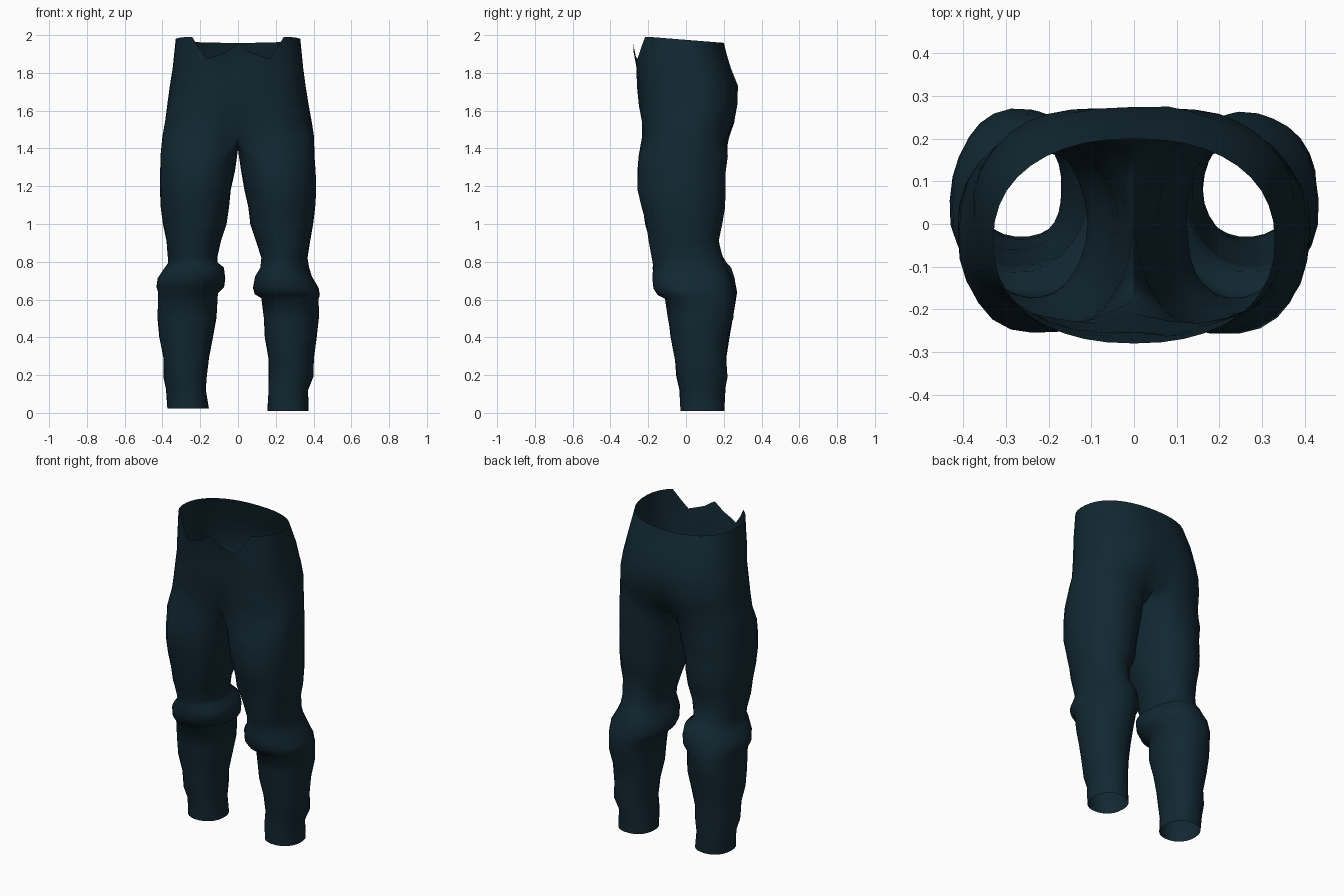
import bpy
import bmesh
from math import sin, cos, pi, exp, radians
from mathutils import Vector, noise

cube = bpy.data.objects.get("Cube")
if cube:
    bpy.data.objects.remove(cube, do_unlink=True)

HALF = 20    # segments from centre front round to centre back
CROTCH = 6   # segments across the inside of a leg

# height, half width, front, back, depth of the centre cleft
HIPS = [
    (1.97, .33, -.28, .20, 0),
    (1.83, .345, -.268, .24, .01),
    (1.73, .36, -.258, .27, .01),
    (1.63, .375, -.252, .28, .03),
    (1.54, .39, -.242, .262, .10),
    (1.46, .402, -.242, .238, .22),
]
# height, inner side, outer side, front, back
LEG = [
    (1.36, .004, .408, -.25, .218),
    (1.28, .015, .41, -.256, .21),
    (1.18, .035, .412, -.254, .205),
    (1.09, .05, .408, -.234, .204),
    (1.0, .06, .395, -.214, .19),
    (.91, .098, .383, -.196, .175),
    (.82, .118, .372, -.178, .192),
    (.77, .115, .372, -.172, .212),
    (.72, .085, .39, -.18, .238),
    (.66, .075, .424, -.168, .254),
    (.625, .085, .43, -.15, .26),
    (.605, .12, .424, -.112, .264),
    (.5, .13, .422, -.1, .25),
    (.4, .142, .416, -.08, .226),
    (.29, .158, .402, -.062, .214),
    (.19, .166, .394, -.05, .22),
    (.12, .164, .376, -.038, .206),
    (.01, .155, .374, -.03, .204),
]
# torn front edge of the waist, from the centre outwards
WAIST_EDGE = [1.955, 1.91, 1.89, 1.875, 1.93, 1.99]


def rounded(c, power):
    return (1 if c >= 0 else -1) * abs(c) ** (2 / power)


def hip_row(row, top):
    z, width, front, back, cleft = row
    power = 2.25 if top else 2.5
    mid, depth = (front + back) / 2, (back - front) / 2
    points = []
    for i in range(HALF + 1):
        a = pi * i / HALF - pi / 2
        x = 0 if i in (0, HALF) else width * rounded(cos(a), power)
        y = mid + depth * rounded(sin(a), power) * (1 - cleft * exp(-(x / .08) ** 2))
        if i == 0 and not top:
            y += .007  # fly seam
        h = z
        if top:
            h = WAIST_EDGE[i] if i < len(WAIST_EDGE) else 1.975 - .08 * y
        points.append((x, y, h))
    return points


def leg_row(row, side):
    z, inner, outer, front, back = row
    if side < 0:  # the right knee fold sits higher and the hem is shorter
        z += .055 * exp(-((z - .68) / .1) ** 2) + .015 * exp(-z * 9)
        inner -= .012 * exp(-((z - .5) / .3) ** 2)
    cx, rx = (inner + outer) / 2, (outer - inner) / 2
    cy, ry = (front + back) / 2, (back - front) / 2
    angles = [-140 + 280 * i / HALF for i in range(HALF + 1)]
    angles += [140 + 80 * k / CROTCH for k in range(1, CROTCH)]
    return [(cx + rx * rounded(cos(radians(a)), 2.2),
             cy + ry * rounded(sin(radians(a)), 2.2), z) for a in angles]


def bridge(bm, upper, lower, closed):
    n = len(upper)
    for i in range(n if closed else n - 1):
        j = (i + 1) % n
        bm.faces.new((upper[i], lower[i], lower[j], upper[j]))


def build_side(bm, side):
    def add(points):
        return [bm.verts.new((side * x, y, z)) for x, y, z in points]

    # Hips, open along the centre line
    hips = [add(hip_row(row, k == 0)) for k, row in enumerate(HIPS)]
    for upper, lower in zip(hips, hips[1:]):
        bridge(bm, upper, lower, False)

    # Crotch seam closes the top of the leg
    start, end = hips[-1][-1].co, hips[-1][0].co
    seam = []
    for k in range(1, CROTCH):
        p = start.lerp(end, k / CROTCH)
        seam.append((0, p.y, p.z - .06 * sin(pi * k / CROTCH)))
    rings = [hips[-1] + add(seam)]

    # Leg with the knee fold and open hem
    rings += [add(leg_row(row, side)) for row in LEG]
    for upper, lower in zip(rings, rings[1:]):
        bridge(bm, upper, lower, True)


bm = bmesh.new()
for side in (1, -1):
    build_side(bm, side)
bmesh.ops.remove_doubles(bm, verts=bm.verts, dist=.0005)
bmesh.ops.recalc_face_normals(bm, faces=bm.faces)
bm.normal_update()

# Soft cloth folds, running mostly across the legs
shifts = []
for v in bm.verts:
    p = Vector((v.co.x * 6, v.co.y * 6, v.co.z * 11))
    shifts.append(v.normal * noise.noise(p) * .012)
for v, shift in zip(bm.verts, shifts):
    if abs(v.co.x) < .001:
        shift.x = 0
    if 0.05 < v.co.z < 1.86:
        v.co += shift

mesh = bpy.data.meshes.new("trousers")
bm.to_mesh(mesh)
bm.free()
trousers = bpy.data.objects.new("trousers", mesh)
bpy.context.collection.objects.link(trousers)

# Dark cloth colour
colour = (.006, .021, .032, 1)
cloth = bpy.data.materials.new("dark navy cloth")
cloth.use_nodes = True
cloth.diffuse_color = colour
cloth.node_tree.nodes["Principled BSDF"].inputs["Base Color"].default_value = colour
mesh.materials.append(cloth)

bpy.context.view_layer.objects.active = trousers
trousers.select_set(True)
bpy.ops.object.shade_smooth_by_angle(angle=radians(60))
